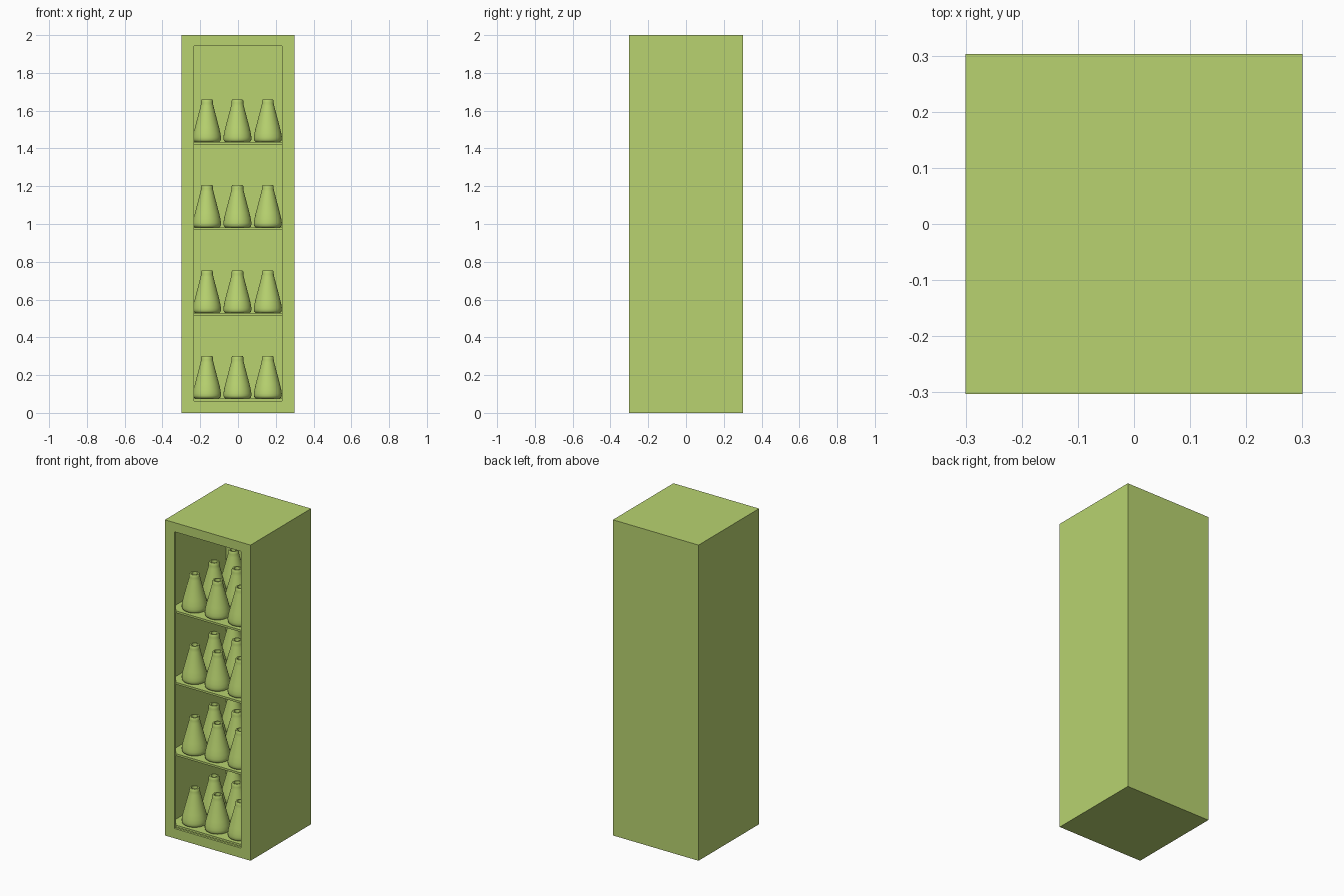
import bpy, bmesh, math

if "Cube" in bpy.data.objects:
    bpy.data.objects.remove(bpy.data.objects["Cube"])

green = bpy.data.materials.new("light_green")
green.diffuse_color = (0.48, 0.65, 0.16, 1)
green.use_nodes = True
green.node_tree.nodes["Principled BSDF"].inputs["Base Color"].default_value = green.diffuse_color


def add_object(name, bm):
    bmesh.ops.recalc_face_normals(bm, faces=bm.faces)
    mesh = bpy.data.meshes.new(name)
    bm.to_mesh(mesh)
    bm.free()
    mesh.materials.append(green)
    obj = bpy.data.objects.new(name, mesh)
    bpy.context.collection.objects.link(obj)
    return obj


# Cabinet: one hollow shell made of rectangular rings (half width, bottom, top, y)
rings = [
    (0.300, 0.000, 2.000, 0.303),    # outer back
    (0.300, 0.000, 2.000, -0.303),   # outer front
    (0.233, 0.062, 1.942, -0.303),   # opening, front edge
    (0.233, 0.062, 1.942, -0.288),   # opening, rear edge
    (0.280, 0.020, 1.980, -0.288),   # interior front
    (0.280, 0.020, 1.980, 0.280),    # interior back
]
bm = bmesh.new()
loops = [[bm.verts.new(p) for p in ((-w, y, z0), (w, y, z0), (w, y, z1), (-w, y, z1))]
         for w, z0, z1, y in rings]
for a, b in zip(loops, loops[1:]):
    for i in range(4):
        j = (i + 1) % 4
        bm.faces.new((a[i], a[j], b[j], b[i]))
bm.faces.new(loops[0])
bm.faces.new(loops[-1])
add_object("cabinet", bm)


# Shelf: thin board between the walls
def shelf(name, top):
    bm = bmesh.new()
    bmesh.ops.create_cube(bm, size=1)
    bmesh.ops.scale(bm, vec=(0.56, 0.566, 0.013), verts=bm.verts)
    bmesh.ops.translate(bm, vec=(0, -0.004, top - 0.0065), verts=bm.verts)
    add_object(name, bm)


# Bottle: lathed profile with an open recessed mouth
profile = [(0, 0), (0.064, 0), (0.071, 0.005), (0.074, 0.014), (0.074, 0.026),
           (0.071, 0.046), (0.064, 0.076), (0.034, 0.190), (0.031, 0.206),
           (0.031, 0.218), (0.027, 0.225), (0.019, 0.225), (0.017, 0.205), (0, 0.205)]
bm = bmesh.new()
verts = [bm.verts.new((r, 0, z)) for r, z in profile]
edges = [bm.edges.new(pair) for pair in zip(verts, verts[1:])]
bmesh.ops.spin(bm, geom=verts + edges, cent=(0, 0, 0), axis=(0, 0, 1),
               angle=2 * math.pi, steps=32, use_duplicate=False)
bmesh.ops.remove_doubles(bm, verts=bm.verts, dist=0.0001)
bottle = add_object("bottle", bm)
bpy.context.view_layer.objects.active = bottle
bottle.select_set(True)
bpy.ops.object.shade_smooth_by_angle(angle=math.radians(40))
bottle_mesh = bottle.data
bpy.data.objects.remove(bottle)

# Four shelves, each with a three by three grid of bottles
for level in range(4):
    top = 0.077 + 0.4525 * level
    shelf(f"shelf_{level + 1}", top)
    for row in range(3):
        for col in range(3):
            obj = bpy.data.objects.new(f"bottle_{level + 1}_{row + 1}_{col + 1}", bottle_mesh)
            obj.location = (-0.164 + 0.161 * col, -0.2 + 0.195 * row, top)
            bpy.context.collection.objects.link(obj)
